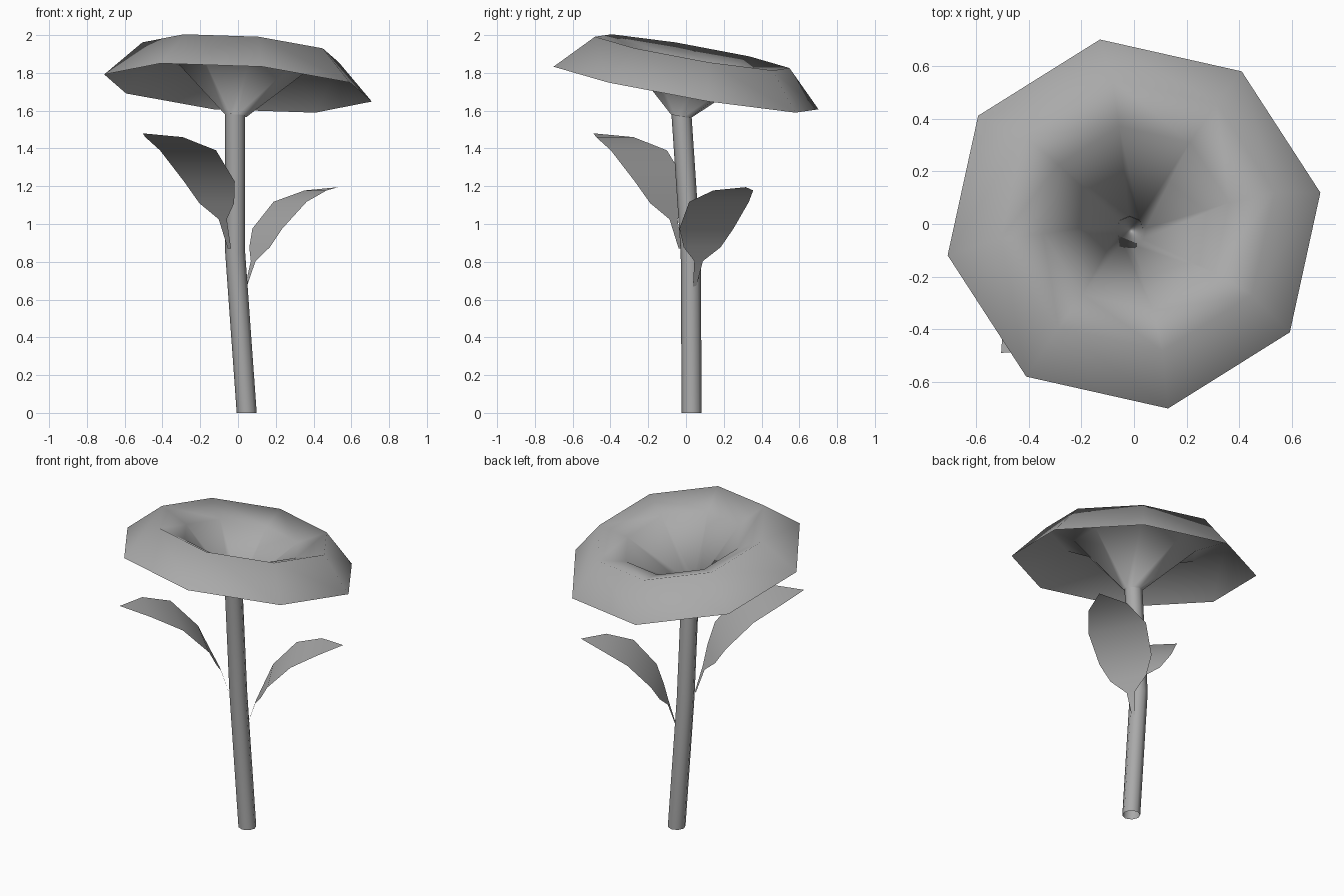
import bpy
import bmesh
import math
from mathutils import Vector, Matrix

cube = bpy.data.objects.get("Cube")
if cube:
    bpy.data.objects.remove(cube, do_unlink=True)

grey = bpy.data.materials.new("plain grey")
grey.use_nodes = True
grey.diffuse_color = (0.4, 0.4, 0.4, 1)
grey.node_tree.nodes["Principled BSDF"].inputs["Base Color"].default_value = (0.4, 0.4, 0.4, 1)


def skin(name, rings, closed=True, cap_start=False):
    """Bridge successive rows of points into a smooth sheet or tube."""
    bm = bmesh.new()
    rows = [[bm.verts.new(p) for p in ring] for ring in rings]
    count = len(rows[0])
    for a, b in zip(rows, rows[1:]):
        for i in range(count if closed else count - 1):
            j = (i + 1) % count
            bm.faces.new((a[i], a[j], b[j], b[i]))
    if cap_start:
        bm.faces.new(rows[0])
    bmesh.ops.remove_doubles(bm, verts=bm.verts, dist=0.0005)
    for face in bm.faces:
        face.smooth = True
    mesh = bpy.data.meshes.new(name)
    bm.to_mesh(mesh)
    bm.free()
    mesh.materials.append(grey)
    obj = bpy.data.objects.new(name, mesh)
    bpy.context.collection.objects.link(obj)
    return obj


def circle(radius, height, sides=8, turn=0.0):
    return [Vector((radius * math.cos(turn + math.tau * i / sides),
                    radius * math.sin(turn + math.tau * i / sides), height))
            for i in range(sides)]


# Flower: an eight-sided trumpet with a turned-down rim, tilted on the stem
axis = Vector((0.072, 0.174, 1)).normalized()
tilt = Matrix.Translation((0, 0, 1.72)) @ Vector((0, 0, 1)).rotation_difference(axis).to_matrix().to_4x4()
profile = [(0.057, -0.15), (0.36, 0.125), (0.53, 0.192), (0.722, 0)]
skin("flower", [[tilt @ p for p in circle(r, h, turn=math.radians(10))] for r, h in profile],
     cap_start=True)

# Stem: a slightly bent tube, open at the bottom
stem_path = [(0.046, 0.03, 0), (-0.015, 0.025, 0.85), (-0.016, -0.024, 1.58)]
skin("stem", [[p + Vector(c) for p in circle(0.053, 0)] for c in stem_path])

# Leaves: reach from the stem, half width, and drop below the tip
LEAF = [(0.05, 0.012, -0.61), (0.1, 0.03, -0.455), (0.145, 0.13, -0.37), (0.2, 0.19, -0.255),
        (0.36, 0.21, -0.09), (0.54, 0.14, -0.02), (0.7, 0, 0)]


def leaf(name, origin, degrees, scale):
    place = (Matrix.Translation(origin) @ Matrix.Rotation(math.radians(degrees), 4, "Z")
             @ Matrix.Scale(scale, 4))
    skin(name, [[place @ Vector((s, side * w, h)) for side in (-1, 1)] for s, w, h in LEAF],
         closed=False)


leaf("right_leaf", (-0.01, 0.005, 1.48), 225, 1.0)
leaf("left_leaf", (0.005, 0.025, 1.195), 29, 0.86)
